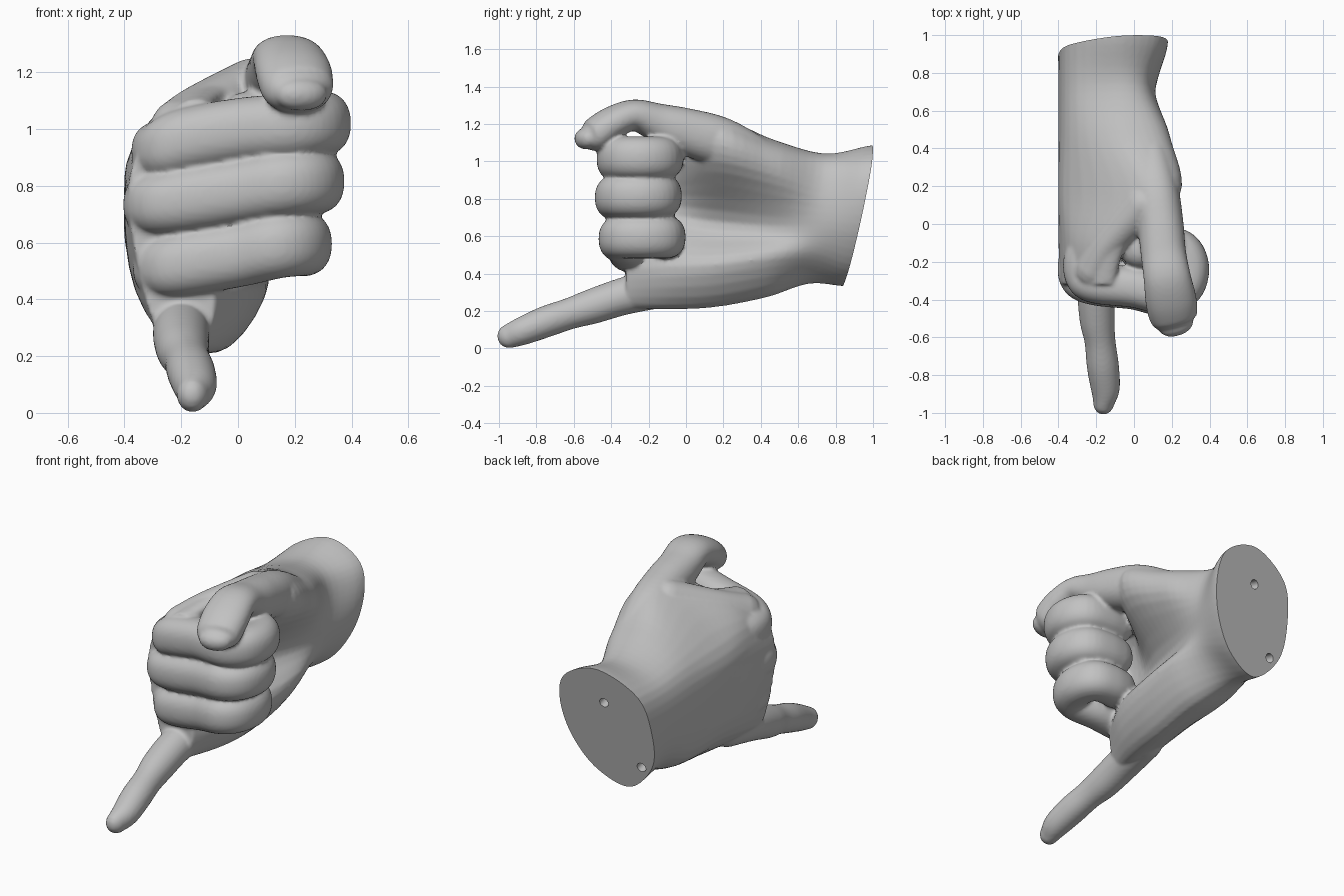
import bpy, bmesh, math
from mathutils import Vector, Matrix

if "Cube" in bpy.data.objects:
    bpy.data.objects.remove(bpy.data.objects["Cube"])

skin = bpy.data.materials.new("plain grey")
skin.diffuse_color = (0.54, 0.54, 0.54, 1)
skin.use_nodes = True
skin.node_tree.nodes["Principled BSDF"].inputs["Base Color"].default_value = skin.diffuse_color


def spline(rows, steps, closed=False):
    """Catmull-Rom resampling of a list of equal-length tuples."""
    n, out = len(rows), []
    for i in range(n if closed else n - 1):
        idx = [i - 1, i, i + 1, i + 2]
        idx = [j % n if closed else min(max(j, 0), n - 1) for j in idx]
        quad = list(zip(*[rows[j] for j in idx]))
        for s in range(steps):
            t = s / steps
            out.append(tuple(0.5 * (2 * b + (c - a) * t + (2 * a - 5 * b + 4 * c - d) * t * t
                                    + (3 * b - a - 3 * c + d) * t ** 3) for a, b, c, d in quad))
    if not closed:
        out.append(tuple(rows[-1]))
    return out


def loft(name, rings):
    """Skin a list of closed rings and cap both ends."""
    bm = bmesh.new()
    loops = [[bm.verts.new(p) for p in ring] for ring in rings]
    n = len(loops[0])
    for a, b in zip(loops, loops[1:]):
        for i in range(n):
            bm.faces.new((a[i], a[(i + 1) % n], b[(i + 1) % n], b[i]))
    bm.faces.new(loops[0])
    bm.faces.new(loops[-1])
    bmesh.ops.recalc_face_normals(bm, faces=bm.faces)
    mesh = bpy.data.meshes.new(name)
    bm.to_mesh(mesh)
    bm.free()
    mesh.materials.append(skin)
    ob = bpy.data.objects.new(name, mesh)
    bpy.context.collection.objects.link(ob)
    return ob


def digit(name, path, power=2.0, sides=28):
    """Round-ended tube; path rows are x, y, z, horizontal radius, vertical radius."""
    pts = spline(path, 6)
    pos = [Vector(p[:3]) for p in pts]
    rings = []

    def ring(i, shift, scale):
        t = (pos[min(i + 1, len(pos) - 1)] - pos[max(i - 1, 0)]).normalized()
        u = t.cross(Vector((0, 0, 1))).normalized()
        v = u.cross(t)
        ru, rv = pts[i][3] * scale, pts[i][4] * scale
        out = []
        for k in range(sides):
            a = 2 * math.pi * k / sides
            c, s = math.cos(a), math.sin(a)
            c = math.copysign(abs(c) ** (2 / power), c)
            s = math.copysign(abs(s) ** (2 / power), s)
            out.append(pos[i] + t * shift + u * ru * c + v * rv * s)
        rings.append(out)

    last = len(pts) - 1
    ends = [math.radians(a) for a in (85, 65, 45, 22)]
    for a in ends:
        ring(0, -pts[0][4] * math.sin(a), math.cos(a))
    for i in range(len(pts)):
        ring(i, 0, 1)
    for a in reversed(ends):
        ring(last, pts[last][4] * math.sin(a), math.cos(a))
    return loft(name, rings)


# Palm cross-sections: depth, slant, then nine outline points (x, z)
# from mid back over the top, down the palm side and round the bottom
LEAN, YAW = 0.20, 0.08
wrist = [-.40, .72, -.34, .96, -.10, 1.085, .11, 1.01, .175, .85, .14, .62, .01, .42, -.20, .335, -.37, .50]
sections = [
    [1.04, LEAN] + wrist,
    [.91, LEAN] + wrist,
    [.70, .13, -.40, .72, -.34, .95, -.10, 1.04, .05, 1.0, .11, .85, .10, .65, .04, .48, -.15, .345, -.34, .48],
    [.45, .04, -.40, .72, -.34, .97, -.08, 1.11, .14, 1.08, .185, .93, .03, .655, .105, .48, -.07, .275, -.33, .40],
    [.15, 0, -.40, .72, -.34, .98, .05, 1.23, .22, 1.18, .21, 1.0, -.06, .68, .10, .45, -.07, .22, -.34, .40],
    [-.10, 0, -.40, .72, -.34, .99, -.15, 1.145, -.03, 1.13, -.10, .95, -.14, .71, .04, .44, -.09, .21, -.33, .36],
    [-.32, 0, -.385, .72, -.34, .94, -.20, 1.09, -.10, 1.08, -.14, .90, -.15, .70, -.08, .42, -.14, .22, -.29, .30],
]
rings = []
for row in spline(sections, 6):
    outline = spline(list(zip(row[2::2], row[3::2])), 5, closed=True)
    rings.append([(x, row[0] + row[1] * (z - .7), z) for x, z in outline])
hand = loft("hand", rings)
parts = [hand]

# Thumb, bent over the index finger
parts.append(digit("thumb", [
    (.06, .45, 1.0, .10, .09), (.11, .2, 1.10, .122, .13), (.14, .0, 1.16, .122, .125),
    (.155, -.15, 1.208, .12, .103), (.175, -.28, 1.247, .125, .084), (.195, -.40, 1.203, .135, .088),
    (.21, -.49, 1.14, .127, .088), (.222, -.535, 1.122, .095, .058)], 2.2))
# Web of skin between thumb and back of hand
parts.append(digit("web", [(-.21, -.24, .995, .1, .11), (-.13, -.10, 1.065, .09, .095), (.05, .10, 1.16, .1, .09)]))

# Three curled fingers: name, knuckle height, height at the bend, reach,
# forward shift, knuckle inset, knuckle radius
curl = [(-.24, -.08), (-.285, -.19), (-.275, -.28), (-.19, -.315), (0, -.335), (.17, -.37),
        (.265, -.33), (.293, -.24), (.25, -.15), (.14, -.13), (.04, -.14)]
for name, z0, z1, reach, dy, inset, rk in (("index_finger", .925, 1.02, .40, 0, .02, .105),
                                           ("middle_finger", .735, .815, .377, -.01, -.008, .108),
                                           ("ring_finger", .51, .595, .333, .01, .025, .105)):
    path = []
    for i, (x, y) in enumerate(curl):
        f = min(1, (x + .28) / .5) if i < 6 else 1
        if name == "index_finger" and 3 <= i <= 4:
            f += .17
        if x > 0:
            x *= (reach - .11) / .293
        if i < 3:
            x += inset
        if i > 6:
            y += .01
        path.append((x, y + dy, z0 + (z1 - z0) * f, .108, rk if i < 3 else .114))
    parts.append(digit(name, path, power=2.3))

# Straight little finger
parts.append(digit("little_finger", [
    (-.19, -.12, .33, .10, .11), (-.20, -.33, .28, .10, .10), (-.195, -.50, .225, .094, .094),
    (-.18, -.62, .187, .082, .084), (-.165, -.75, .143, .085, .084),
    (-.152, -.87, .095, .077, .076), (-.16, -.945, .066, .057, .065)]))

# Fuse everything into one skin
bpy.ops.object.select_all(action='DESELECT')
for ob in parts:
    ob.select_set(True)
bpy.context.view_layer.objects.active = hand
bpy.ops.object.join()
remesh = hand.modifiers.new("fuse", 'REMESH')
remesh.mode = 'VOXEL'
remesh.voxel_size = 0.011
relax = hand.modifiers.new("relax", 'SMOOTH')
relax.factor, relax.iterations = 0.5, 5

# Wrist cut and two mounting holes
normal = Vector((-YAW, 1, -LEAN)).normalized()
tilt = normal.to_track_quat('Z', 'Y').to_matrix().to_4x4()


def on_cut(x, z):
    return Matrix.Translation((x, .925 + LEAN * (z - .7) + YAW * x, z)) @ tilt


cutters = []
bpy.ops.mesh.primitive_cube_add(size=2)
cutters.append(bpy.context.object)
cutters[0].matrix_world = on_cut(0, .7) @ Matrix.Translation((0, 0, 1))
for x, z in ((-.11, .87), (-.30, .49)):
    bpy.ops.mesh.primitive_cylinder_add(vertices=20, radius=.028, depth=.12)
    hole = bpy.context.object
    hole.matrix_world = on_cut(x, z)
    cutters.append(hole)
for c in cutters:
    c.name, c.hide_render = "wrist_cutter", True
    cut = hand.modifiers.new("cut", 'BOOLEAN')
    cut.operation, cut.solver, cut.object = 'DIFFERENCE', 'EXACT', c
bpy.context.view_layer.update()
baked = bpy.data.meshes.new_from_object(hand.evaluated_get(bpy.context.evaluated_depsgraph_get()))
hand.modifiers.clear()
hand.data = baked
baked.materials.clear()
baked.materials.append(skin)
for p in baked.polygons:
    p.material_index = 0
for c in cutters:
    bpy.data.objects.remove(c)
bpy.ops.object.select_all(action='DESELECT')
hand.select_set(True)
bpy.context.view_layer.objects.active = hand
bpy.ops.object.shade_smooth_by_angle(angle=math.radians(45))
